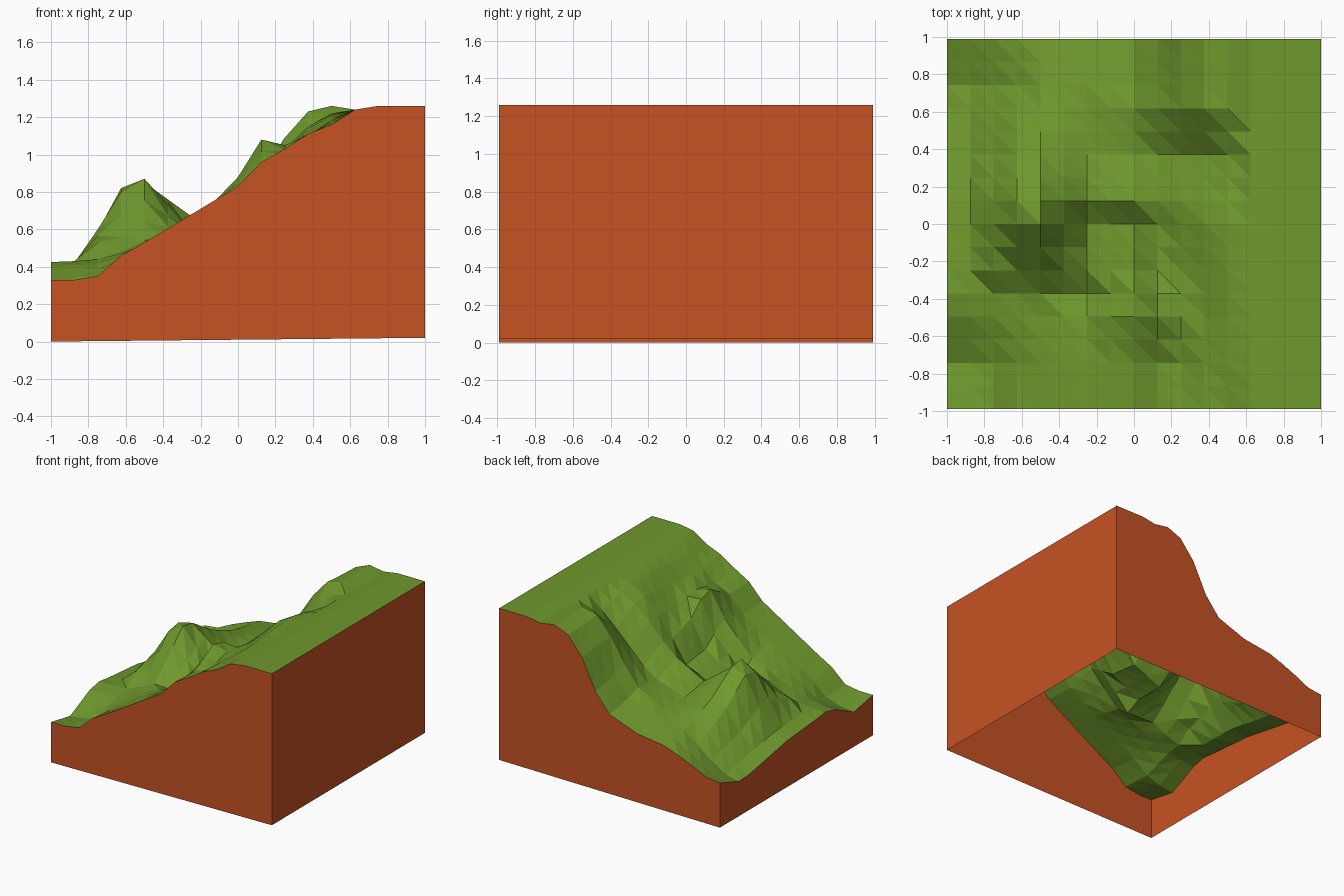
import bpy, bmesh

if "Cube" in bpy.data.objects:
    bpy.data.objects.remove(bpy.data.objects["Cube"])

N = 16            # terrain cells per side
HALF_Y = 0.99

# Cross-sections of the hillside: heights at XS for each station along y
XS = [-1, -.875, -.75, -.625, -.5, -.25, 0, .125, .25, .375, .5]
STATIONS = [
    (-1.0,  [.33, .33, .35, .46, .53, .68, .83, .96, 1.03, 1.11, 1.16]),
    (-.75,  [.285, .30, .34, .44, .52, .66, .82, .95, 1.0, 1.1, 1.18]),
    (-.5,   [.40, .41, .42, .47, .52, .62, .88, 1.08, 1.05, 1.1, 1.19]),
    (-.375, [.425, .43, .44, .48, .54, .53, .80, 1.05, 1.04, 1.11, 1.2]),
    (-.25,  [.41, .43, .53, .56, .64, .59, .72, .94, 1.02, 1.12, 1.21]),
    (0.0,   [.39, .42, .6, .8, .87, .59, .69, .87, 1.03, 1.15, 1.22]),
    (.125,  [.38, .41, .59, .82, .85, .67, .8, .9, 1.03, 1.13, 1.2]),
    (.375,  [.335, .37, .48, .64, .70, .63, .71, .79, .91, 1.03, 1.14]),
    (.625,  [.29, .33, .42, .53, .60, .62, .74, .9, 1.09, 1.23, 1.26]),
    (.75,   [.285, .31, .39, .48, .57, .61, .70, .86, 1.08, 1.22, 1.26]),
    (1.0,   [.365, .38, .44, .49, .535, .57, .66, .81, 1.06, 1.21, 1.26]),
]


def lerp_table(keys, vals, t):
    for a, b, va, vb in zip(keys, keys[1:], vals, vals[1:]):
        if t <= b:
            return va + (vb - va) * (t - a) / (b - a)
    return vals[-1]


def height(x, y):
    # every section runs out into the level plateau on the right
    xs = XS + [.625, .75, 1]
    column = [lerp_table(xs, hs + [1.24, 1.26, 1.26], x) for _, hs in STATIONS]
    return lerp_table([s[0] for s in STATIONS], column, y)


def point(i, j):
    x, y = -1 + 2 * i / N, -1 + 2 * j / N
    return x, y * HALF_Y, height(x, y)


def material(name, rgb):
    m = bpy.data.materials.new(name)
    m.diffuse_color = (*rgb, 1)
    m.use_nodes = True
    m.node_tree.nodes["Principled BSDF"].inputs["Base Color"].default_value = m.diffuse_color
    return m


def add_object(name, bm, mat):
    me = bpy.data.meshes.new(name)
    bm.to_mesh(me)
    bm.free()
    me.materials.append(mat)
    ob = bpy.data.objects.new(name, me)
    bpy.context.collection.objects.link(ob)


# Grassy surface: triangulated height grid
bm = bmesh.new()
g = [[bm.verts.new(point(i, j)) for j in range(N + 1)] for i in range(N + 1)]
for i in range(N):
    for j in range(N):
        a, b, c, d = g[i][j], g[i + 1][j], g[i + 1][j + 1], g[i][j + 1]
        bm.faces.new((a, b, d))
        bm.faces.new((b, c, d))
add_object("terrain_surface", bm, material("grass green", (.157, .315, .026)))

# Earth walls: strip around the border, open underneath
border = ([(i, 0) for i in range(N)] + [(N, j) for j in range(N)]
          + [(i, N) for i in range(N, 0, -1)] + [(0, j) for j in range(N, 0, -1)])
bm = bmesh.new()
top = [bm.verts.new(point(i, j)) for i, j in border]
low = [bm.verts.new((v.co.x, v.co.y, .01 * (v.co.x + 1))) for v in top]
for k in range(len(top)):
    n = (k + 1) % len(top)
    bm.faces.new((low[k], low[n], top[n], top[k]))
add_object("earth_walls", bm, material("clay orange", (.565, .084, .017)))
